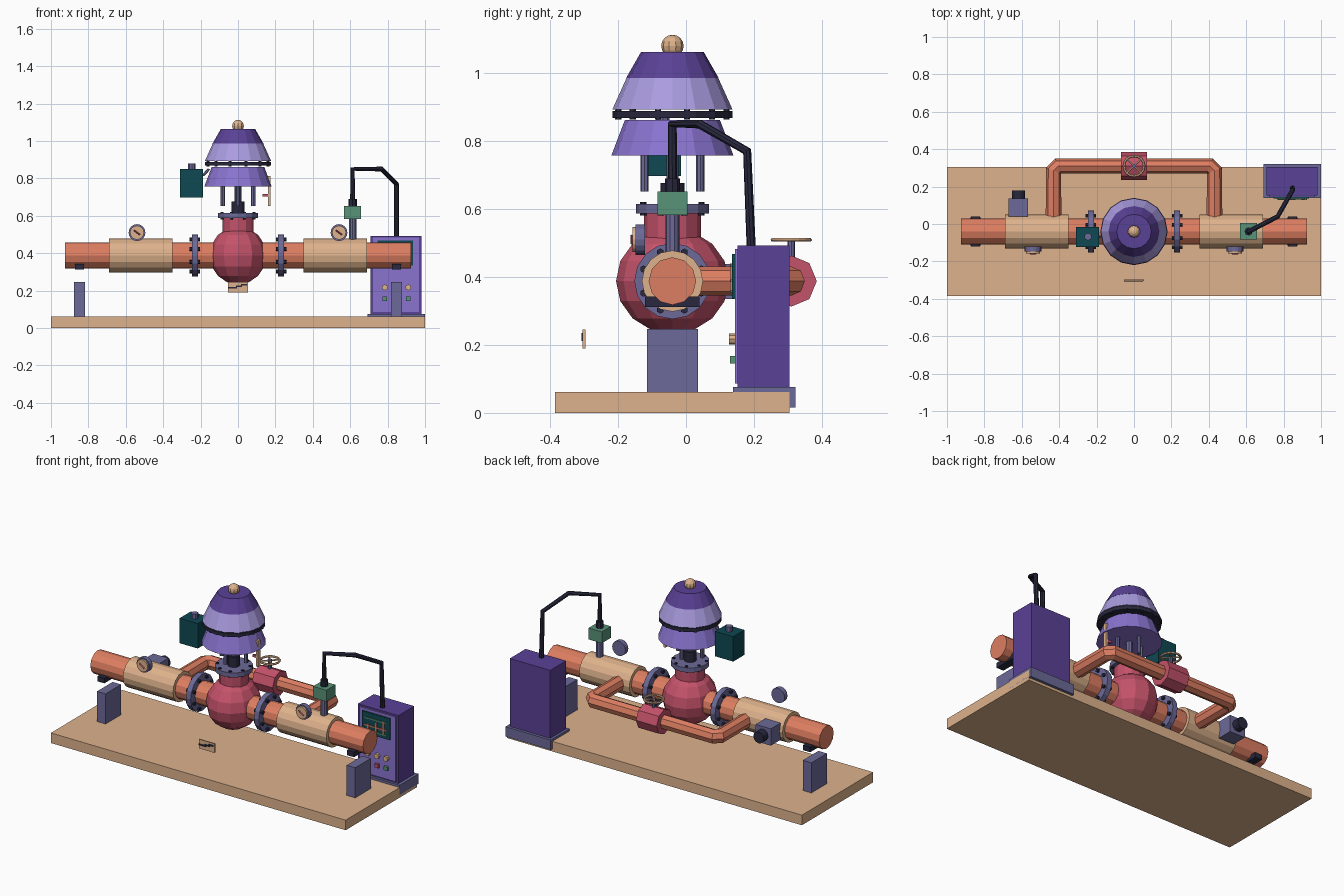
import bpy, bmesh, math
from mathutils import Vector, Matrix

if "Cube" in bpy.data.objects:
    bpy.data.objects.remove(bpy.data.objects["Cube"])


def colour(name, r, g, b):
    m = bpy.data.materials.new(name)
    lin = [((c / 255 + 0.055) / 1.055) ** 2.4 for c in (r, g, b)]
    m.diffuse_color = (*lin, 1)
    m.use_nodes = True
    m.node_tree.nodes["Principled BSDF"].inputs["Base Color"].default_value = m.diffuse_color
    return m


TAN = colour("tan", 222, 178, 140)
COPPER = colour("copper", 222, 126, 98)
RED = colour("crimson", 196, 82, 106)
DEEP = colour("deep purple", 90, 65, 150)
MID = colour("mid purple", 138, 116, 208)
LIGHT = colour("light purple", 170, 156, 224)
SLATE = colour("slate", 108, 106, 152)
DARK = colour("near black", 40, 40, 62)
TEAL = colour("dark teal", 14, 72, 82)
GREEN = colour("green", 88, 146, 120)

Y, Z = -0.04, 0.388          # main pipe axis


def finish(name, bm, mat):
    me = bpy.data.meshes.new(name)
    bm.to_mesh(me)
    bm.free()
    me.materials.append(mat)
    ob = bpy.data.objects.new(name, me)
    bpy.context.collection.objects.link(ob)
    return ob


def box(name, lo, hi, mat):
    bm = bmesh.new()
    lo, hi = Vector(lo), Vector(hi)
    bmesh.ops.create_cube(bm, size=1, matrix=Matrix.Translation((lo + hi) / 2) @ Matrix.Diagonal((*(hi - lo), 1)))
    return finish(name, bm, mat)


def add_cyl(bm, a, b, r, r2=None, n=12):
    a, b = Vector(a), Vector(b)
    d = b - a
    mx = Matrix.Translation((a + b) / 2) @ d.to_track_quat('Z', 'Y').to_matrix().to_4x4()
    bmesh.ops.create_cone(bm, cap_ends=True, segments=n, radius1=r,
                          radius2=r if r2 is None else r2, depth=d.length, matrix=mx)


def cyl(name, a, b, r, mat, r2=None, n=12):
    bm = bmesh.new()
    add_cyl(bm, a, b, r, r2, n)
    return finish(name, bm, mat)


def ball(name, c, scale, mat, u=12, v=8):
    bm = bmesh.new()
    bmesh.ops.create_uvsphere(bm, u_segments=u, v_segments=v, radius=1,
                              matrix=Matrix.Translation(c) @ Matrix.Diagonal((*scale, 1)))
    return finish(name, bm, mat)


def tube(name, pts, r, mat):
    cu = bpy.data.curves.new(name, 'CURVE')
    cu.dimensions = '3D'
    cu.bevel_depth, cu.bevel_resolution, cu.use_fill_caps = r, 2, True
    sp = cu.splines.new('POLY')
    sp.points.add(len(pts) - 1)
    for p, co in zip(sp.points, pts):
        p.co = (*co, 1)
    sp.use_smooth = False
    tmp = bpy.data.objects.new(name + "_path", cu)
    bpy.context.collection.objects.link(tmp)
    bpy.context.view_layer.update()
    me = bpy.data.meshes.new_from_object(tmp.evaluated_get(bpy.context.evaluated_depsgraph_get()))
    bpy.data.objects.remove(tmp)
    me.materials.clear()
    me.materials.append(mat)
    ob = bpy.data.objects.new(name, me)
    bpy.context.collection.objects.link(ob)
    return ob


def bolts(name, c, axis, ring, half, r, n, mat=DARK):
    """Ring of bolts around a centre, along the x or z axis."""
    bm = bmesh.new()
    for i in range(n):
        t = 2 * math.pi * (i + 0.5) / n
        u, v = ring * math.cos(t), ring * math.sin(t)
        p = Vector(c) + (Vector((0, u, v)) if axis == 'x' else Vector((u, v, 0)))
        d = Vector((half, 0, 0)) if axis == 'x' else Vector((0, 0, half))
        add_cyl(bm, p - d, p + d, r, n=6)
    return finish(name, bm, mat)


# Base plate and main line
box("base_plate", (-1, -0.385, 0), (1, 0.305, 0.062), TAN)
cyl("main_pipe", (-0.925, Y, Z), (0.925, Y, Z), 0.07, COPPER)
ball("valve_body", (0, Y, Z), (0.152, 0.166, 0.155), RED)
for s, side in ((-1, "left"), (1, "right")):
    cyl(side + "_sleeve", (s * 0.35, Y, Z), (s * 0.69, Y, Z), 0.09, TAN, n=16)
    cyl(side + "_flange", (s * 0.215, Y, Z), (s * 0.247, Y, Z), 0.112, SLATE, n=16)
    bolts(side + "_flange_bolts", (s * 0.231, Y, Z), 'x', 0.092, 0.028, 0.011, 8)
    box(side + "_stand", (s * 0.847 - 0.029, -0.115, 0.06), (s * 0.847 + 0.029, 0.036, 0.247), SLATE)
    box(side + "_saddle", (s * 0.847 - 0.024, -0.12, 0.312), (s * 0.847 + 0.024, 0.04, 0.343), DARK)
    # Pressure gauges
    g = s * 0.54
    cyl(side + "_gauge_case", (g, -0.12, 0.51), (g, -0.148, 0.51), 0.045, SLATE, n=16)
    cyl(side + "_gauge_face", (g, -0.148, 0.51), (g, -0.158, 0.51), 0.037, TAN, n=16)
    cyl(side + "_gauge_needle", (g - 0.016, -0.16, 0.522), (g + 0.016, -0.16, 0.498), 0.004, RED, n=4)

# Valve neck, top flange, stem and yoke pillars
cyl("neck", (0, Y, 0.48), (0, Y, 0.59), 0.084, RED)
cyl("top_flange", (0, Y, 0.587), (0, Y, 0.615), 0.107, SLATE, n=16)
bolts("top_flange_bolts", (0, Y, 0.601), 'z', 0.093, 0.02, 0.009, 8)
cyl("packing_gland", (0, Y, 0.61), (0, Y, 0.677), 0.035, DARK)
cyl("stem", (0, Y, 0.67), (0, Y, 0.78), 0.018, SLATE, n=8)
bm = bmesh.new()
for dx, dy in ((1, 0), (-1, 0), (0, 1), (0, -1)):
    add_cyl(bm, (dx * 0.082, Y + dy * 0.082, 0.652), (dx * 0.082, Y + dy * 0.082, 0.765), 0.012, n=8)
finish("yoke_pillars", bm, SLATE)

# Actuator dome
cyl("lower_dome", (0, Y, 0.757), (0, Y, 0.862), 0.18, MID, 0.14, 16)
cyl("dome_ring", (0, Y, 0.868), (0, Y, 0.888), 0.177, DARK, n=16)
bolts("dome_ring_bolts", (0, Y, 0.878), 'z', 0.165, 0.015, 0.009, 12)
cyl("middle_dome", (0, Y, 0.893), (0, Y, 0.986), 0.177, LIGHT, 0.135, 16)
cyl("upper_dome", (0, Y, 0.986), (0, Y, 1.063), 0.136, DEEP, 0.092, 16)
ball("dome_knob", (0, Y, 1.08), (0.033,) * 3, TAN, 10, 8)

# Positioner box
box("positioner", (-0.31, -0.123, 0.697), (-0.187, -0.015, 0.85), TEAL)
cyl("positioner_cap", (-0.246, -0.068, 0.85), (-0.246, -0.068, 0.879), 0.02, SLATE, n=8)
cyl("positioner_lever", (-0.187, -0.068, 0.815), (-0.155, -0.068, 0.85), 0.007, SLATE, n=6)

# Travel scale and pointer
box("travel_scale", (0.16, -0.052, 0.652), (0.173, -0.028, 0.812), TAN)
box("travel_pointer", (0.132, -0.047, 0.702), (0.163, -0.033, 0.716), RED)

# Nameplate with stepped flow mark
box("nameplate", (-0.053, -0.304, 0.19), (0.053, -0.296, 0.246), TAN)
for i, (x0, x1, z0) in enumerate(((-0.053, -0.005, 0.211), (-0.012, 0.022, 0.218), (0.016, 0.048, 0.226))):
    box(f"flow_mark_{i}", (x0, -0.308, z0), (x1, -0.303, z0 + 0.009), DARK)

# Bypass line, valve and handwheel
B, R = 0.31, 0.43
half = [(R, Y, Z), (R, B - 0.025, Z), (R - 0.025, B, Z)]
tube("bypass_pipe", half + [(-x, y, z) for x, y, z in reversed(half)], 0.043, COPPER)
cyl("bypass_valve", (-0.07, B, Z), (0.07, B, Z), 0.075, RED, n=8)
cyl("bypass_stem", (0, B, 0.44), (0, B, 0.515), 0.011, SLATE, n=8)
bm = bmesh.new()
N, M = 16, 6
rings = []
for i in range(N):
    t = 2 * math.pi * i / N
    ring = []
    for j in range(M):
        p = 2 * math.pi * j / M
        r = 0.054 + 0.007 * math.cos(p)
        ring.append(bm.verts.new((r * math.cos(t), B + r * math.sin(t), 0.509 + 0.006 * math.sin(p))))
    rings.append(ring)
for i in range(N):
    a, b = rings[i], rings[(i + 1) % N]
    for j in range(M):
        bm.faces.new((a[j], b[j], b[(j + 1) % M], a[(j + 1) % M]))
for k in range(2):
    t = math.pi * (0.25 + k / 2)
    d = Vector((math.cos(t), math.sin(t), 0)) * 0.054
    c = Vector((0, B, 0.509))
    add_cyl(bm, c - d, c + d, 0.005, n=6)
finish("handwheel", bm, TAN)

# Drain actuator behind the left sleeve
box("side_actuator", (-0.67, 0.04, 0.335), (-0.567, 0.135, 0.438), SLATE)
cyl("side_actuator_cap", (-0.618, 0.135, Z), (-0.618, 0.18, Z), 0.035, DARK)

# Transmitter on the right sleeve with conduit to the cabinet
T = 0.613
cyl("transmitter_post", (T, Y, 0.46), (T, Y, 0.585), 0.021, SLATE, n=10)
box("transmitter", (T - 0.045, -0.084, 0.582), (T + 0.045, 0.005, 0.652), GREEN)
cyl("conduit_gland", (T, Y, 0.65), (T, Y, 0.69), 0.022, DARK, n=8)
tube("conduit", [(T, Y, 0.68), (T, Y, 0.85), (0.768, 0.04, 0.85), (0.847, 0.18, 0.77), (0.847, 0.192, 0.485)],
     0.0135, DARK)

# Control cabinet
box("cabinet_plinth", (0.693, 0.138, 0.016), (1.0, 0.322, 0.076), SLATE)
box("cabinet", (0.708, 0.152, 0.076), (0.982, 0.305, 0.493), DEEP)
box("cabinet_door", (0.722, 0.144, 0.086), (0.968, 0.153, 0.483), MID)
box("screen", (0.745, 0.136, 0.335), (0.935, 0.145, 0.467), TEAL)
for i, z in enumerate((0.355, 0.385, 0.43)):
    box(f"screen_line_{i}", (0.765, 0.131, z), (0.915, 0.137, z + 0.007), COPPER if i == 1 else GREEN)
for i, x in enumerate((0.785, 0.84, 0.89)):
    box(f"screen_bar_{i}", (x, 0.130, 0.36), (x + 0.009, 0.137, 0.40 + 0.02 * i), COPPER)
for i, x in enumerate((0.785, 0.848, 0.91)):
    cyl(f"knob_{i}", (x, 0.145, 0.217), (x, 0.127, 0.217), 0.016, TAN, n=8)
    box(f"button_{i}", (x - 0.012, 0.13, 0.145), (x + 0.012, 0.145, 0.168), RED if i == 1 else GREEN)
